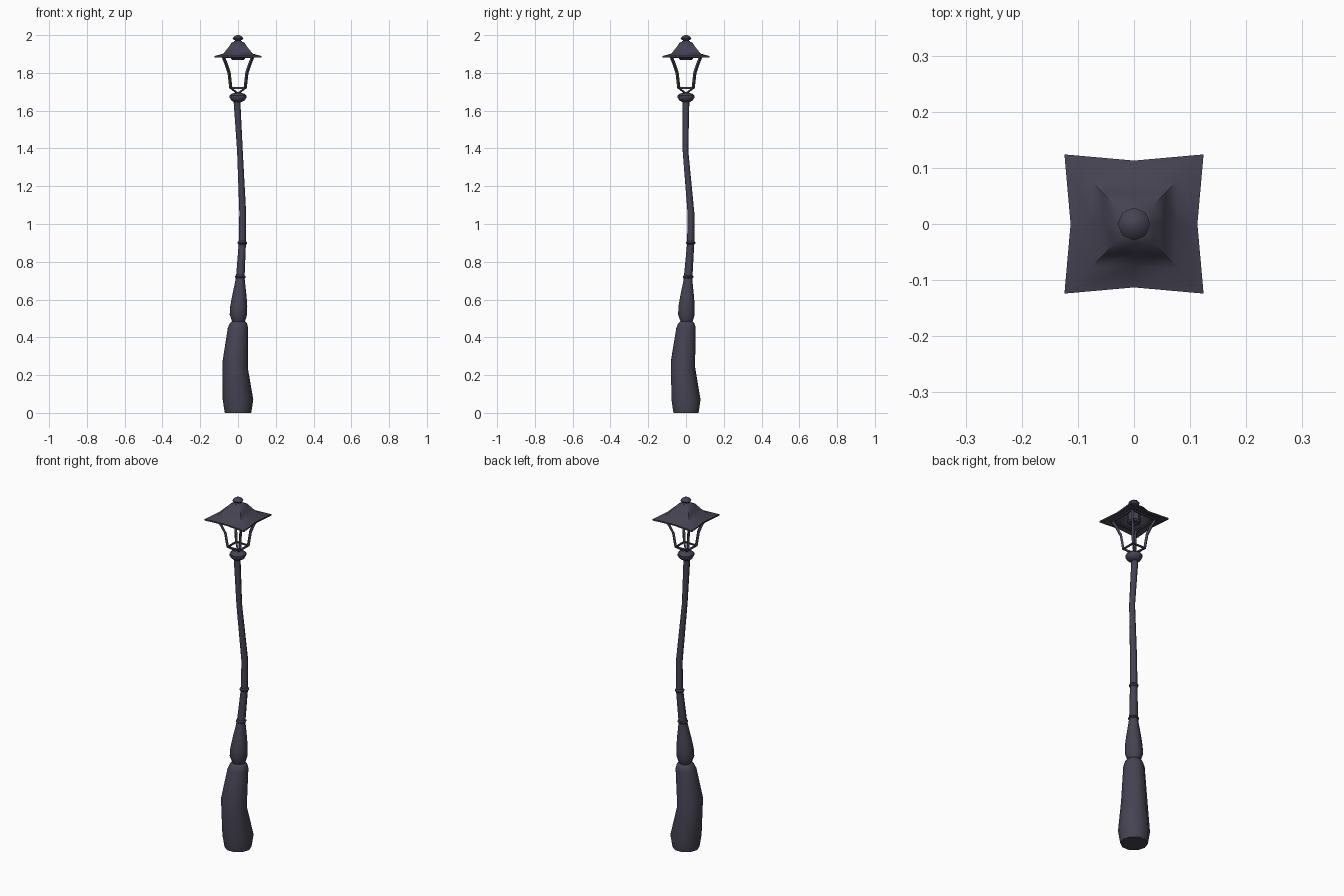
import bpy, bmesh, math
from mathutils import Vector

if "Cube" in bpy.data.objects:
    bpy.data.objects.remove(bpy.data.objects["Cube"])

iron = bpy.data.materials.new("dark_iron")
iron.diffuse_color = (0.06, 0.056, 0.085, 1)
iron.use_nodes = True
iron.node_tree.nodes["Principled BSDF"].inputs["Base Color"].default_value = iron.diffuse_color


def finish(name, bm, angle=40):
    bmesh.ops.recalc_face_normals(bm, faces=bm.faces)
    me = bpy.data.meshes.new(name)
    bm.to_mesh(me)
    bm.free()
    ob = bpy.data.objects.new(name, me)
    bpy.context.collection.objects.link(ob)
    me.materials.append(iron)
    bpy.ops.object.select_all(action='DESELECT')
    bpy.context.view_layer.objects.active = ob
    ob.select_set(True)
    bpy.ops.object.shade_smooth_by_angle(angle=math.radians(angle))
    return ob


def loft(bm, loops, caps=True):
    rings = [[bm.verts.new(p) for p in lp] for lp in loops]
    n = len(rings[0])
    for a, b in zip(rings, rings[1:]):
        for i in range(n):
            j = (i + 1) % n
            bm.faces.new((a[i], a[j], b[j], b[i]))
    if caps:
        bm.faces.new(rings[0][::-1])
        bm.faces.new(rings[-1])


def turned(name, rings, n=8, angle=40):
    # rings: z, radius, centre x, centre y, slope
    loops = []
    for z, r, cx, cy, s in rings:
        lp = []
        for i in range(n):
            a = 2 * math.pi * i / n
            dx, dy = r * math.cos(a), r * math.sin(a)
            lp.append((cx + dx, cy + dy, z - s * (dx + dy)))
        loops.append(lp)
    bm = bmesh.new()
    loft(bm, loops)
    return finish(name, bm, angle)


def bar(bm, pts, w):
    # square bar following a list of points
    pts = [Vector(p) for p in pts]
    loops = []
    for i, p in enumerate(pts):
        d = (pts[min(i + 1, len(pts) - 1)] - pts[max(i - 1, 0)]).normalized()
        up = Vector((0, 0, 1)) if abs(d.z) < 0.7 else Vector((d.y + 1, -1, 0)) if abs(d.x) + abs(d.y) < 1e-5 else Vector((-d.y, d.x, 0))
        u = (up - d * up.dot(d)).normalized() * w / 2
        v = d.cross(u)
        loops.append([p + u + v, p - u + v, p - u - v, p + u - v])
    loft(bm, loops)


# Crooked pedestal base
turned("pedestal_base", [
    (0, .07, 0, 0, 0), (.07, .081, 0, 0, 0), (.255, .067, -.015, -.016, .25),
    (.45, .054, 0, 0, 0), (.475, .045, .002, .002, 0), (.485, .033, .003, .003, 0)], 10, 50)

# Swelling between the base and the pole
turned("pedestal_bulb", [
    (.475, .03, .003, .003, 0), (.49, .036, .003, .003, 0), (.52, .046, .002, .002, 0),
    (.565, .045, .004, .003, 0), (.62, .038, .007, .006, 0),
    (.70, .025, .011, .01, 0), (.72, .023, .012, .011, 0)], 10, 50)

# Bent pole
turned("bent_pole", [
    (.70, .023, .011, .010, 0), (.90, .019, .023, .025, 0), (1.06, .018, .025, .026, 0),
    (1.39, .015, .010, -.003, 0), (1.66, .018, -.006, 0, 0)], 8, 50)

# Collars on the pole
for name, z, r, cx, cy in (("lower_collar", .72, .028, .012, .011),
                           ("upper_collar", .90, .025, .023, .025)):
    turned(name, [(z - .009, r - .006, cx, cy, 0), (z - .003, r, cx, cy, 0),
                  (z + .003, r, cx, cy, 0), (z + .009, r - .006, cx, cy, 0)])

# Lantern seat on top of the pole
turned("lantern_seat", [
    (1.645, .02, -.002, 0, 0), (1.655, .036, 0, 0, 0), (1.668, .044, 0, 0, 0),
    (1.68, .044, 0, 0, 0), (1.69, .034, 0, 0, 0), (1.695, .012, 0, 0, 0)])

# Lantern cage: four curved corner bars, braces and bottom frame
posts, thin = bmesh.new(), bmesh.new()
corners = [(1, 1), (-1, 1), (-1, -1), (1, -1)]
for k, (sx, sy) in enumerate(corners):
    nx, ny = corners[(k + 1) % 4]
    bar(posts, [(sx * r, sy * r, z) for r, z in
                ((.038, 1.718), (.042, 1.755), (.047, 1.80), (.062, 1.845), (.078, 1.885))], .012)
    bar(thin, [(0, 0, 1.69), (sx * .038, sy * .038, 1.72)], .008)
    bar(thin, [(sx * .038, sy * .038, 1.72), (nx * .038, ny * .038, 1.72)], .008)
    bar(thin, [(sx * .078, sy * .078, 1.882), (nx * .078, ny * .078, 1.882)], .008)
finish("lantern_posts", posts)
finish("lantern_frame", thin)


# Flared square roof, hollow underneath
def square(corner, mid, z):
    return [(corner, corner, z), (0, mid, z), (-corner, corner, z), (-mid, 0, z),
            (-corner, -corner, z), (0, -mid, z), (corner, -corner, z), (mid, 0, z)]


bm = bmesh.new()
loft(bm, [square(.03, .03, 1.945), square(.072, .07, 1.894), square(.124, .113, 1.881),
          square(.124, .113, 1.889), square(.078, .075, 1.902), square(.056, .054, 1.928),
          square(.034, .034, 1.96), square(.015, .015, 1.968)])
finish("lantern_roof", bm)

# Lamp holder under the roof
turned("lamp_holder", [(1.867, .028, 0, 0, 0), (1.875, .036, 0, 0, 0), (1.95, .03, 0, 0, 0)])

# Roof finial
turned("finial", [
    (1.96, .022, 0, 0, 0), (1.966, .022, 0, 0, 0), (1.972, .014, 0, 0, 0),
    (1.977, .026, 0, 0, 0), (1.984, .029, 0, 0, 0), (1.991, .023, 0, 0, 0),
    (1.998, .012, 0, 0, 0), (2.0, .004, 0, 0, 0)], 8, 50)
